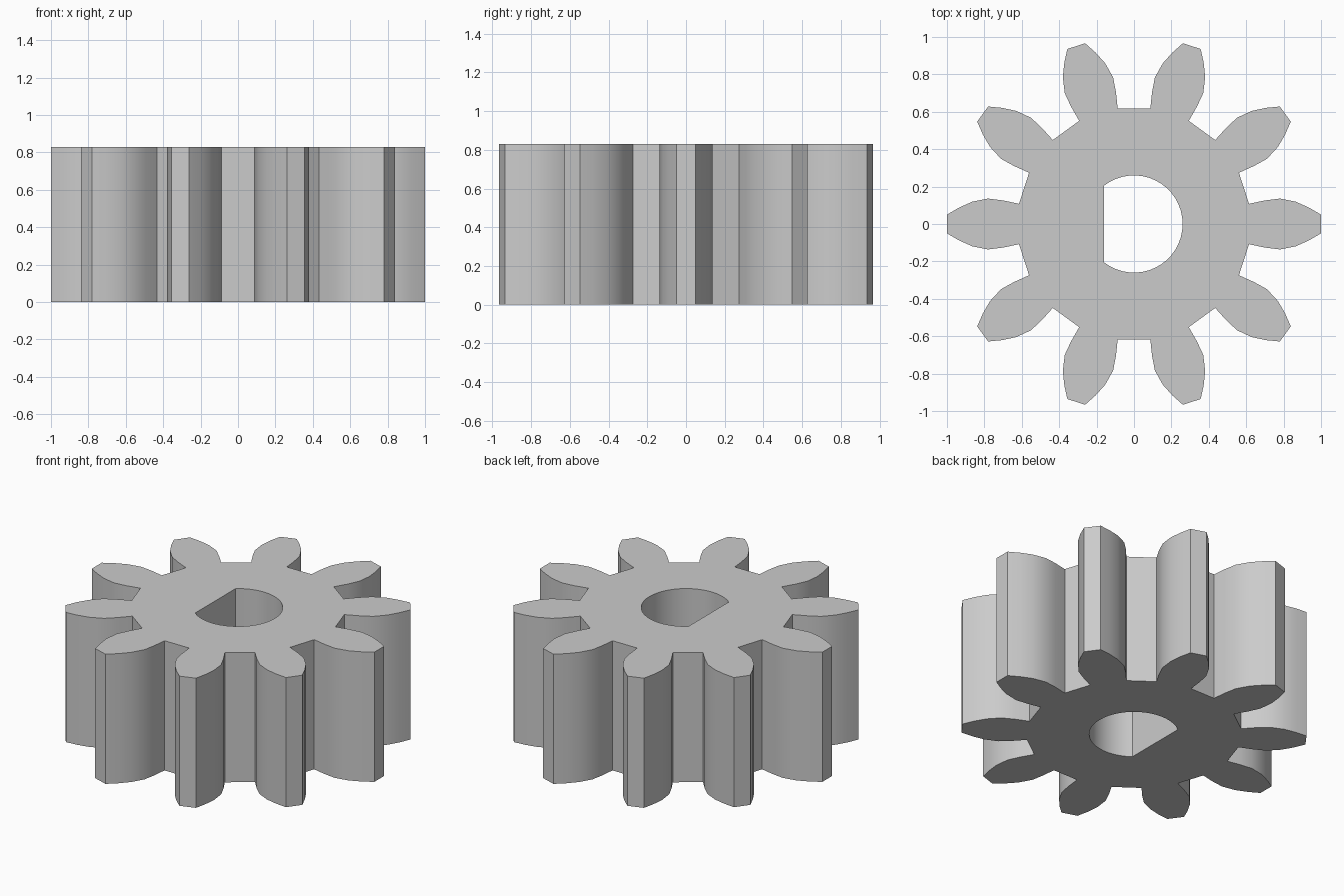
import bpy, bmesh, math
from mathutils import Matrix, Vector

cube = bpy.data.objects.get("Cube")
if cube:
    bpy.data.objects.remove(cube, do_unlink=True)

TEETH = 10
HEIGHT = 0.83
BORE = 0.26
FLAT_X = -0.16

# One tooth flank, from root to tip, pointing along +x
FLANK = [(0.615, 0.108), (0.70, 0.126), (0.78, 0.136),
         (0.865, 0.119), (0.935, 0.088), (1.0, 0.05)]


def gear_outline():
    """Repeat the mirrored tooth around the centre."""
    tooth = [Vector((x, -y, 0)) for x, y in FLANK]
    tooth += [Vector((x, y, 0)) for x, y in reversed(FLANK)]
    points = []
    for i in range(TEETH):
        turn = Matrix.Rotation(math.tau * i / TEETH, 3, 'Z')
        points += [turn @ p for p in tooth]
    return points


def bore_outline(segments=32):
    """Circle cut by a flat on the -x side."""
    end = math.acos(FLAT_X / BORE)
    angles = [end * (2 * i / segments - 1) for i in range(segments + 1)]
    return [Vector((BORE * math.cos(a), BORE * math.sin(a), 0)) for a in angles]


def add_loop(bm, points):
    verts = [bm.verts.new(p) for p in points]
    return [bm.edges.new((v, verts[(i + 1) % len(verts)]))
            for i, v in enumerate(verts)]


# Gear body: fill between the outlines, then extrude upward
bm = bmesh.new()
edges = add_loop(bm, gear_outline()) + add_loop(bm, bore_outline())
bmesh.ops.triangle_fill(bm, edges=edges, use_beauty=True, normal=(0, 0, 1))
grown = bmesh.ops.extrude_face_region(bm, geom=bm.faces[:], use_keep_orig=True)
top = [g for g in grown["geom"] if isinstance(g, bmesh.types.BMVert)]
bmesh.ops.translate(bm, verts=top, vec=(0, 0, HEIGHT))
bmesh.ops.recalc_face_normals(bm, faces=bm.faces[:])

mesh = bpy.data.meshes.new("pinion_gear")
bm.to_mesh(mesh)
bm.free()
gear = bpy.data.objects.new("pinion_gear", mesh)
bpy.context.collection.objects.link(gear)

# Plain grey material
grey = bpy.data.materials.new("light_grey")
grey.use_nodes = True
colour = (0.6, 0.6, 0.6, 1)
grey.diffuse_color = colour
for node in grey.node_tree.nodes:
    if node.type == 'BSDF_PRINCIPLED':
        node.inputs["Base Color"].default_value = colour
mesh.materials.append(grey)

# Smooth flanks and bore, crisp edges
bpy.ops.object.select_all(action='DESELECT')
gear.select_set(True)
bpy.context.view_layer.objects.active = gear
bpy.ops.object.shade_smooth_by_angle(angle=math.radians(30))
